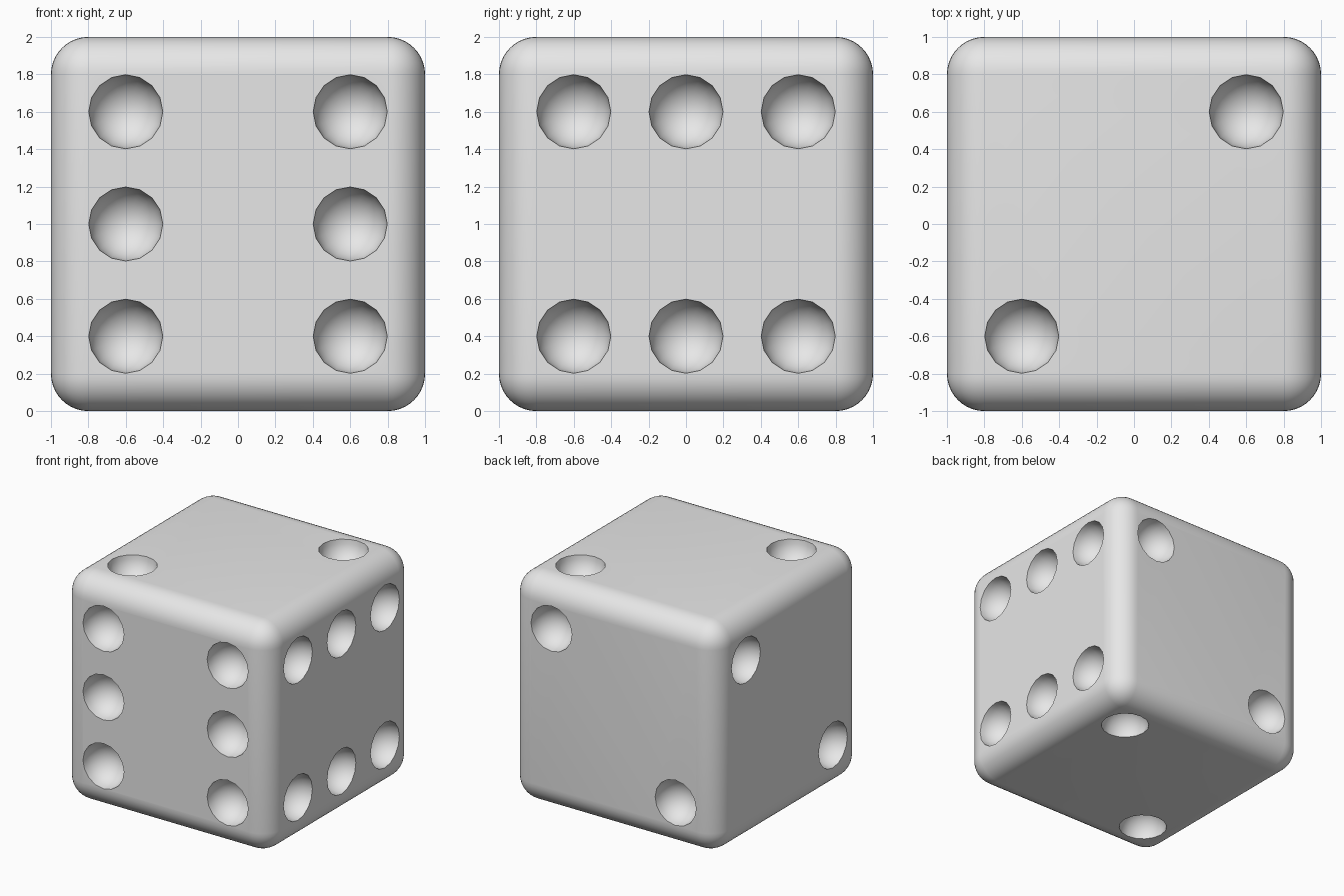
import bpy
import bmesh
from mathutils import Vector

if "Cube" in bpy.data.objects:
    bpy.data.objects.remove(bpy.data.objects["Cube"], do_unlink=True)

P = 0.6          # pip offset from face centre
R = 0.198        # pip radius
MID = Vector((0, 0, 1))


def link_object(name, bm):
    mesh = bpy.data.meshes.new(name)
    bm.to_mesh(mesh)
    bm.free()
    obj = bpy.data.objects.new(name, mesh)
    bpy.context.scene.collection.objects.link(obj)
    return obj


# Material
grey = bpy.data.materials.new("light_grey")
grey.use_nodes = True
colour = (0.8, 0.8, 0.8, 1)
grey.diffuse_color = colour
grey.node_tree.nodes["Principled BSDF"].inputs["Base Color"].default_value = colour

# Rounded cube body
bm = bmesh.new()
bmesh.ops.create_cube(bm, size=2)
bmesh.ops.translate(bm, verts=bm.verts, vec=MID)
bmesh.ops.bevel(bm, geom=bm.edges[:], offset=0.2, segments=10, profile=0.5,
                affect='EDGES', clamp_overlap=True)
body = link_object("die_body", bm)
body.data.materials.append(grey)

# Pip centres for each face, relative to the middle of the cube
diagonal = [(-P, -P), (P, P)]
pips = []
pips += [(x, -1, z) for x in (-P, P) for z in (-P, 0, P)]    # front six
pips += [(1, y, z) for y in (-P, 0, P) for z in (-P, P)]     # left six
pips += [(a, 1, b) for a, b in diagonal]                     # back two
pips += [(-1, a, b) for a, b in diagonal]                    # right two
pips += [(a, b, s) for a, b in diagonal for s in (-1, 1)]    # top and bottom two

# Spherical cutters with their poles along the face normals
bm = bmesh.new()
for pip in pips:
    centre = Vector(pip)
    normal = Vector([int(c) for c in pip])
    matrix = normal.to_track_quat('Z', 'Y').to_matrix().to_4x4()
    matrix.translation = centre + MID
    bmesh.ops.create_uvsphere(bm, u_segments=16, v_segments=16, radius=R, matrix=matrix)
cutter = link_object("pip_cutters", bm)
cutter.data.materials.append(grey)

# Carve the pips into the body
cut = body.modifiers.new("pips", 'BOOLEAN')
cut.operation = 'DIFFERENCE'
cut.solver = 'EXACT'
cut.object = cutter
bpy.context.view_layer.objects.active = body
body.select_set(True)
bpy.ops.object.modifier_apply(modifier=cut.name)
bpy.data.objects.remove(cutter, do_unlink=True)

bpy.ops.object.shade_smooth_by_angle(angle=0.6)
